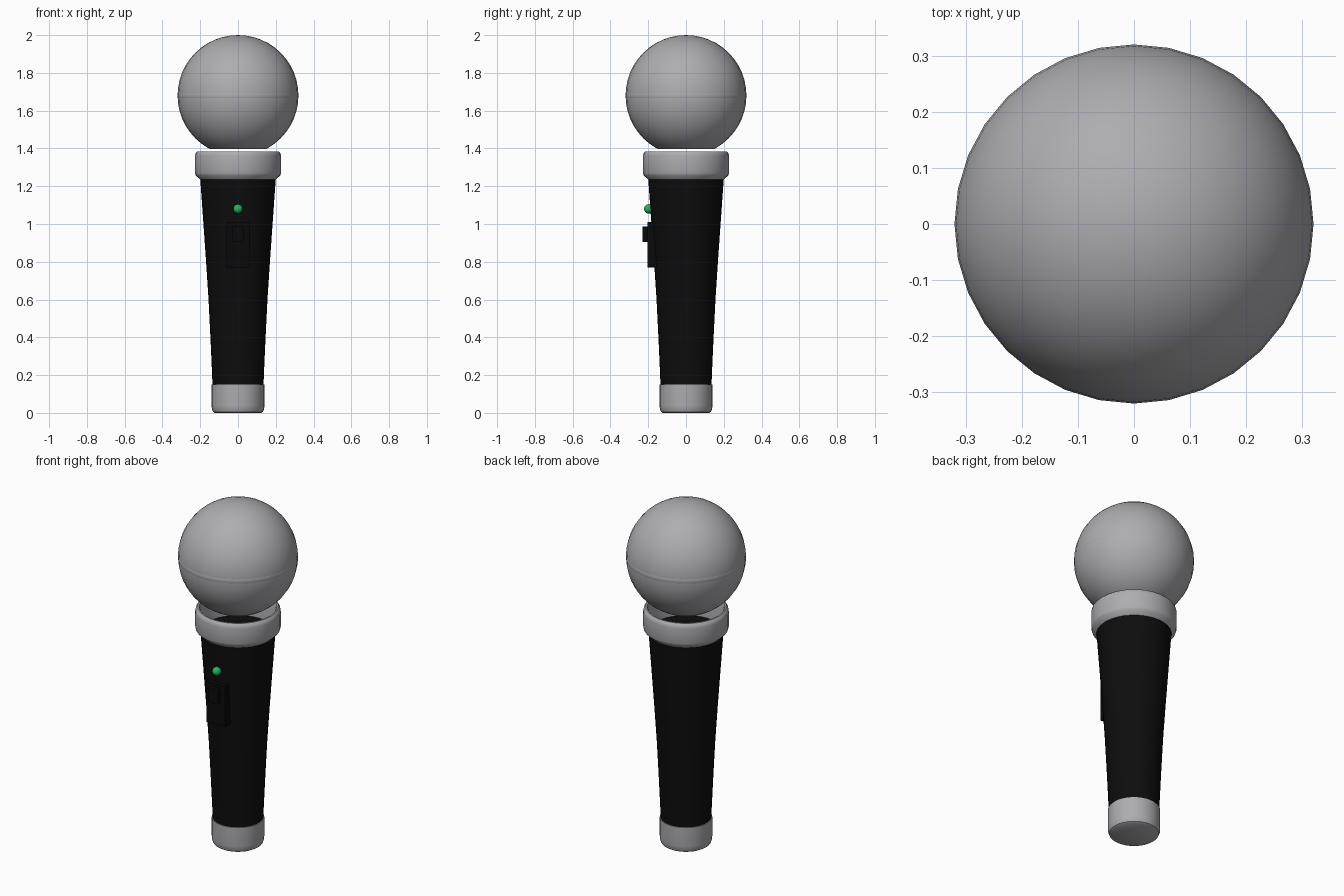
import bpy, bmesh, math

if "Cube" in bpy.data.objects:
    bpy.data.objects.remove(bpy.data.objects["Cube"])

def material(name, rgb):
    m = bpy.data.materials.new(name)
    m.diffuse_color = (*rgb, 1)
    m.use_nodes = True
    m.node_tree.nodes["Principled BSDF"].inputs["Base Color"].default_value = m.diffuse_color
    return m

silver = material("silver_grey", (0.42, 0.42, 0.44))
black = material("matte_black", (0.004, 0.004, 0.004))
dark = material("switch_black", (0.003, 0.003, 0.003))
green = material("light_green", (0.02, 0.45, 0.11))

def finish(bm, name, mat, smooth=35):
    bmesh.ops.recalc_face_normals(bm, faces=bm.faces)
    me = bpy.data.meshes.new(name)
    bm.to_mesh(me)
    bm.free()
    me.materials.append(mat)
    ob = bpy.data.objects.new(name, me)
    bpy.context.collection.objects.link(ob)
    if smooth:
        bpy.ops.object.select_all(action='DESELECT')
        ob.select_set(True)
        bpy.context.view_layer.objects.active = ob
        bpy.ops.object.shade_smooth_by_angle(angle=math.radians(smooth))
    return ob

def lathe(name, profile, mat, closed=False, n=32):
    """Turn (radius, z) points round the z axis; cap the ends or close the loop."""
    bm = bmesh.new()
    rings = [[bm.verts.new((r * math.cos(2 * math.pi * i / n),
                            r * math.sin(2 * math.pi * i / n), z))
              for i in range(n)] for r, z in profile]
    pairs = list(zip(rings, rings[1:]))
    if closed:
        pairs.append((rings[-1], rings[0]))
    for a, b in pairs:
        for i in range(n):
            j = (i + 1) % n
            bm.faces.new((a[i], a[j], b[j], b[i]))
    if not closed:
        bm.faces.new(rings[0])
        bm.faces.new(rings[-1])
    return finish(bm, name, mat)

def box(name, x, y0, y1, z0, z1, mat):
    bm = bmesh.new()
    bmesh.ops.create_cube(bm, size=1)
    for v in bm.verts:
        v.co = (2 * x * v.co.x, y0 + (v.co.y + .5) * (y1 - y0), z0 + (v.co.z + .5) * (z1 - z0))
    return finish(bm, name, mat, 0)

def ball(name, centre, r, mat, u, v, cut=None):
    bm = bmesh.new()
    bmesh.ops.create_uvsphere(bm, u_segments=u, v_segments=v, radius=r)
    bmesh.ops.translate(bm, verts=bm.verts, vec=centre)
    if cut is not None:
        geom = bm.verts[:] + bm.edges[:] + bm.faces[:]
        res = bmesh.ops.bisect_plane(bm, geom=geom, plane_co=(0, 0, cut),
                                     plane_no=(0, 0, -1), clear_outer=True)
        edges = [e for e in res["geom_cut"] if isinstance(e, bmesh.types.BMEdge)]
        bmesh.ops.holes_fill(bm, edges=edges, sides=0)
    return finish(bm, name, mat)

# grille ball with a flat underside and a thin band round the middle
ball("grille_ball", (0, 0, 1.68), 0.32, silver, 32, 24, cut=1.397)
lathe("grille_band", [(0.318, 1.665), (0.32, 1.67), (0.32, 1.69), (0.318, 1.695)], silver)

# hollow collar under the ball
lathe("collar", [(0.2, 1.235), (0.224, 1.258), (0.228, 1.27), (0.228, 1.36),
                 (0.225, 1.375), (0.215, 1.385), (0.207, 1.385), (0.2, 1.37)], silver, closed=True)

# tapered handle and end cap
lathe("handle", [(0.135, 0.14), (0.137, 0.2), (0.146, 0.4), (0.156, 0.6),
                 (0.169, 0.8), (0.183, 1.0), (0.2, 1.24)], black)
lathe("end_cap", [(0.122, 0), (0.132, 0.006), (0.138, 0.02), (0.14, 0.04), (0.14, 0.15)], silver)

# switch plate, slider and indicator light
box("switch_plate", 0.06, -0.205, -0.13, 0.77, 1.01, dark)
box("switch_slider", 0.03, -0.23, -0.19, 0.905, 0.988, dark)
ball("indicator_light", (0, -0.197, 1.08), 0.025, green, 16, 10)
